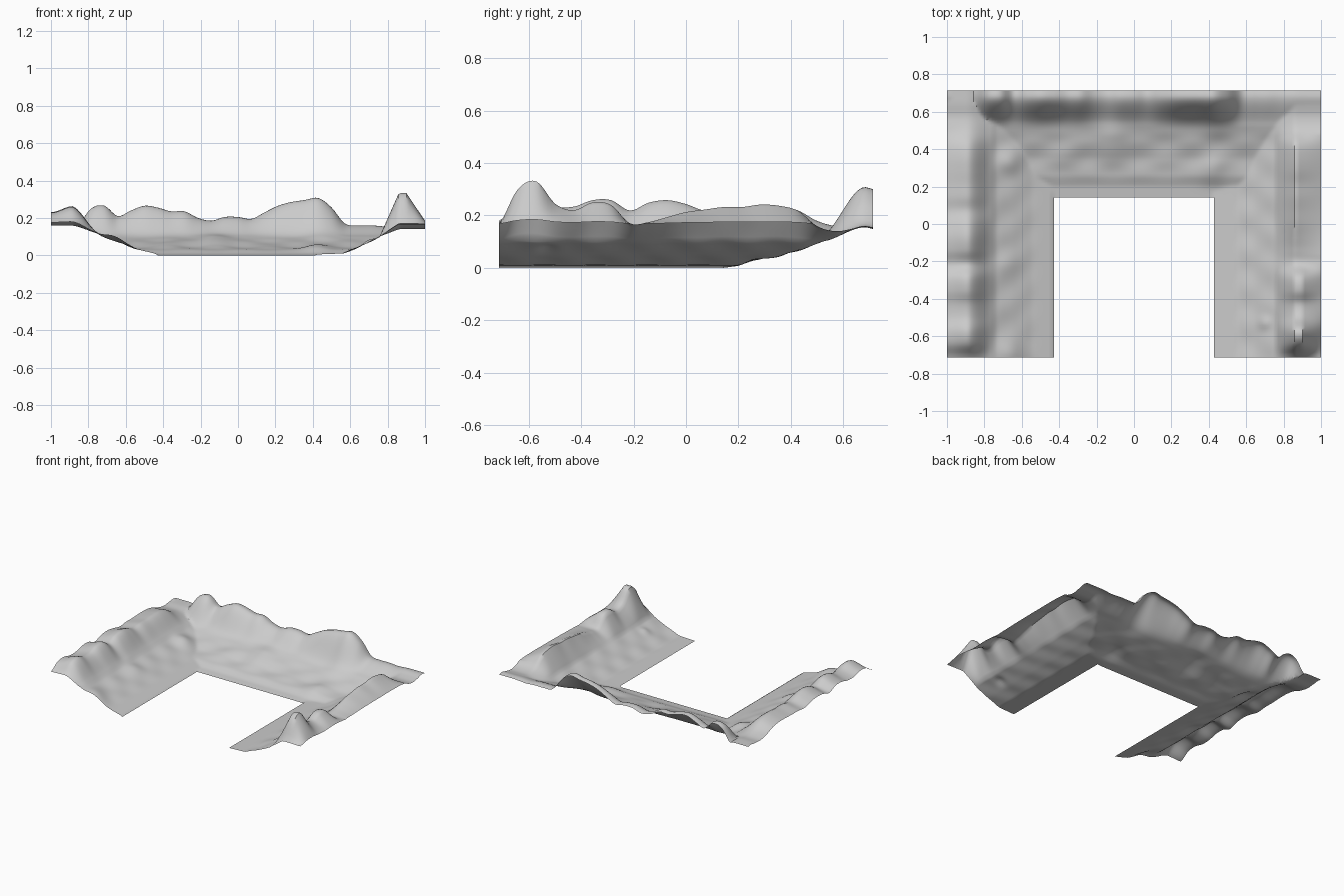
import bpy
import bmesh
import math

cube = bpy.data.objects.get("Cube")
if cube:
    bpy.data.objects.remove(cube, do_unlink=True)

UNIT = 1 / 7                 # the footprint is 14 x 10 units
HALF_X, HALF_Y = 7 * UNIT, 5 * UNIT
INNER_X, INNER_Y = 3 * UNIT, UNIT

# Ridge heights in hundredths, evenly spaced along each bank
BACK_RIDGE = [17, 15.5, 16, 25, 26.5, 21, 24, 26.5, 25.5, 23.5, 23.5, 20, 18.5, 20.5,
              20.5, 19.5, 23, 26.5, 28.5, 29.5, 30.5, 25.5, 17, 16, 16, 15.5, 16, 16, 16]
LEFT_RIDGE = [17, 30, 33, 24.5, 22, 25, 24, 17, 17.5, 19.5, 21.5, 22.5, 23.5, 23.5,
              24.5, 24, 22, 16, 14, 15, 15.5]
RIGHT_RIDGE = [18, 24.5, 26, 23.5, 23.5, 26, 26, 22, 25, 26, 24.5, 22, 23, 23,
               23.5, 23.5, 22, 18, 16, 16.5, 16.5]

# Foot slopes: distance from the inner edge, height
BACK_FOOT = [(0, 0), (.06, .008), (.11, .028), (.21, .045), (.31, .075), (.38, .1)]
LEFT_FOOT = [(0, .005), (.13, .01), (.22, .045), (.33, .1)]
RIGHT_FOOT = [(0, .005), (.12, .035), (.22, .075), (.33, .115)]

# Small mounds: x, y, radius, height
MOUNDS = [(-.12, .44, .12, .025), (.42, .29, .1, .02), (.44, .55, .12, .02),
          (-.35, .39, .12, .012), (-.66, .33, .09, .02), (-.66, -.7, .1, .025),
          (-.68, -.2, .09, .012), (.7, -.53, .05, .015)]


def ramp(a, b, v):
    return min(max((v - a) / (b - a), 0), 1)


def ease(a, b, v):
    t = ramp(a, b, v)
    return t * t * (3 - 2 * t)


def ridge(heights, t):
    """Smooth curve through evenly spaced heights, t from 0 to 1."""
    last = len(heights) - 1
    u = min(max(t, 0), 1) * last
    i = min(int(u), last - 1)
    f = u - i
    a, b, c, d = (heights[min(max(i + k, 0), last)] for k in (-1, 0, 1, 2))
    return (b + f * (c - a + f * (2 * a - 5 * b + 4 * c - d
            + f * (3 * (b - c) + d - a))) / 2) / 100


def foot(points, d):
    for (d0, h0), (d1, h1) in zip(points, points[1:]):
        if d <= d1:
            return h0 + (h1 - h0) * max(d - d0, 0) / (d1 - d0)
    return points[-1][1]


def side_height(x, y):
    along = (y + HALF_Y) / (2 * HALF_Y)
    inset = abs(x) - INNER_X
    if x > 0:
        # Sharp step at the bottom of the wall, flat-topped peak at the front
        top, low = ridge(LEFT_RIDGE, along), foot(LEFT_FOOT, inset)
        wall, lip = ramp(.757, .86, x), .1
        fall = ramp(.865 + .035 * ease(-.18, -.26, y), 1, x)
    else:
        top, low = ridge(RIGHT_RIDGE, along), foot(RIGHT_FOOT, inset)
        wall, lip = ease(.73, .895, -x), .65
        fall = ease(.88, 1, -x)
    edge = min(top, .168 + (top - .168) * lip)
    high = low + (top - low) * wall
    return high + (edge - high) * fall


def back_height(x, y):
    top = ridge(BACK_RIDGE, (x + HALF_X) / (2 * HALF_X))
    low = foot(BACK_FOOT, y - INNER_Y)
    return low + (top - low) * ease(.51, .685, y) - .007 * ease(.685, .72, y)


def height(x, y):
    z = max(side_height(x, y) if abs(x) > INNER_X else 0,
            back_height(x, y) if y > INNER_Y else 0)
    # Ripples and mounds fade out towards the inner edge
    inset = max(abs(x) - INNER_X, y - INNER_Y)
    fade = ease(.06, .2, inset) * (1 - ease(.28, .38, inset))
    z += .004 * fade * math.sin(22 * x + 1) * math.sin(32 * y)
    for mx, my, radius, rise in MOUNDS:
        dist = ((x - mx) ** 2 + (y - my) ** 2) / radius ** 2
        z += rise * math.exp(-2 * dist) * ease(0, .08, inset)
    return max(z, 0)


# Hilly ground: one open sheet with the middle of the front cut out
bm = bmesh.new()
bmesh.ops.create_grid(bm, x_segments=140, y_segments=100, size=1)
for v in bm.verts:
    v.co.x *= HALF_X
    v.co.y *= HALF_Y
hole = [f for f in bm.faces
        if abs(f.calc_center_median().x) < INNER_X and f.calc_center_median().y < INNER_Y]
bmesh.ops.delete(bm, geom=hole, context='FACES')
for v in bm.verts:
    v.co.z = height(v.co.x, v.co.y)

mesh = bpy.data.meshes.new("hilly_ground")
bm.to_mesh(mesh)
bm.free()
ground = bpy.data.objects.new("hilly_ground", mesh)
bpy.context.collection.objects.link(ground)

# Plain grey
grey = bpy.data.materials.new("plain_grey")
grey.use_nodes = True
colour = (.6, .6, .6, 1)
grey.diffuse_color = colour
grey.node_tree.nodes["Principled BSDF"].inputs["Base Color"].default_value = colour
mesh.materials.append(grey)

bpy.context.view_layer.objects.active = ground
ground.select_set(True)
bpy.ops.object.shade_smooth_by_angle(angle=math.radians(40))
